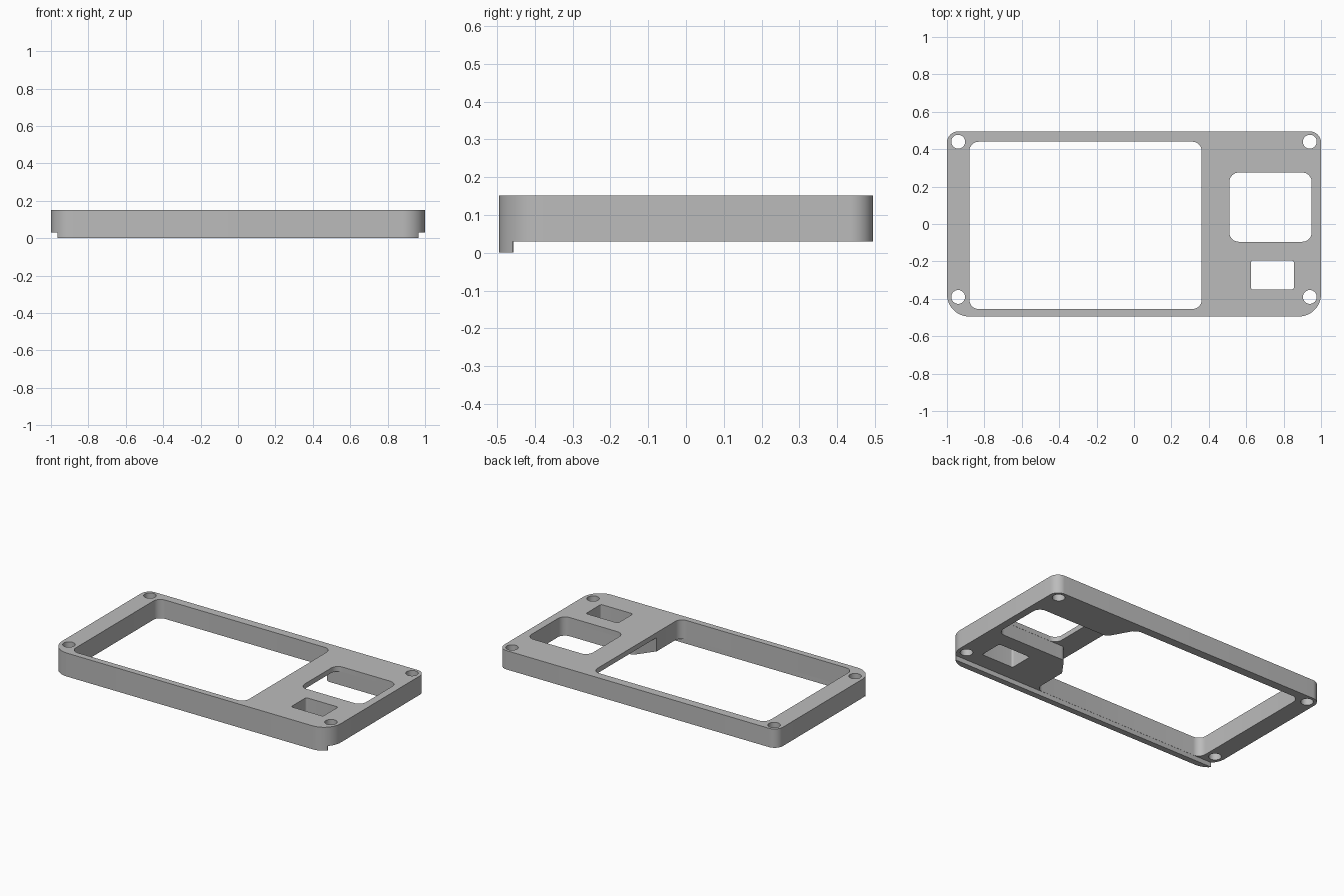
import bpy, bmesh, math
from mathutils import Vector

cube = bpy.data.objects.get("Cube")
if cube:
    bpy.data.objects.remove(cube, do_unlink=True)

grey = bpy.data.materials.new("plain grey")
grey.use_nodes = True
colour = (0.5, 0.5, 0.5, 1)
grey.diffuse_color = colour
grey.node_tree.nodes["Principled BSDF"].inputs["Base Color"].default_value = colour

BOTTOM, TOP, SKIN = 0.03, 0.152, 0.12


def rounded(corners, steps=8):
    """Outline from (x, y, radius) corners, each replaced by an arc."""
    pts = []
    for i, (x, y, r) in enumerate(corners):
        p = Vector((x, y))
        if r == 0:
            pts.append(p)
            continue
        a = (Vector(corners[i - 1][:2]) - p).normalized()
        b = (Vector(corners[(i + 1) % len(corners)][:2]) - p).normalized()
        half = a.angle(b) / 2
        centre = p + (a + b).normalized() * (r / math.sin(half))
        start = p + a * (r / math.tan(half)) - centre
        end = p + b * (r / math.tan(half)) - centre
        sweep = math.atan2(start.x * end.y - start.y * end.x, start.dot(end))
        for k in range(steps + 1):
            t = sweep * k / steps
            c, s = math.cos(t), math.sin(t)
            pts.append(centre + Vector((start.x * c - start.y * s, start.x * s + start.y * c)))
    return pts


def box(x0, x1, y0, y1, r):
    return rounded([(x0, y0, r), (x1, y0, r), (x1, y1, r), (x0, y1, r)])


def prism(name, pts, z0, z1):
    """Extrude a flat outline between two heights."""
    bm = bmesh.new()
    face = bm.faces.new([bm.verts.new((p.x, p.y, z0)) for p in pts])
    new = bmesh.ops.extrude_face_region(bm, geom=[face])["geom"]
    bmesh.ops.translate(bm, vec=(0, 0, z1 - z0),
                        verts=[v for v in new if isinstance(v, bmesh.types.BMVert)])
    bmesh.ops.recalc_face_normals(bm, faces=bm.faces)
    mesh = bpy.data.meshes.new(name)
    bm.to_mesh(mesh)
    bm.free()
    mesh.materials.append(grey)
    obj = bpy.data.objects.new(name, mesh)
    bpy.context.collection.objects.link(obj)
    return obj


def boolean(target, tool, operation="DIFFERENCE"):
    """Apply a boolean and discard the tool."""
    mod = target.modifiers.new("cut", "BOOLEAN")
    mod.operation, mod.object, mod.solver = operation, tool, "EXACT"
    bpy.context.view_layer.objects.active = target
    bpy.ops.object.modifier_apply(modifier=mod.name)
    bpy.data.objects.remove(tool, do_unlink=True)


# Plate with wide front corners and tight back corners
outline = rounded([(-1, -0.495, 0.12), (1, -0.495, 0.12), (1, 0.495, 0.06), (-1, 0.495, 0.06)], 12)
plate = prism("cover_plate", outline, BOTTOM, TOP)

# Pocket under the panel, opening into the large window
pocket = rounded([(0.951, -0.096, 0.05), (0.951, 0.276, 0.05), (0.44, 0.276, 0.05),
                  (0.36, 0.42, 0), (0.3, 0.42, 0), (0.3, -0.22, 0),
                  (0.36, -0.22, 0), (0.45, -0.096, 0.04)])
boolean(plate, prism("pocket_cutter", pocket, -0.1, SKIN))

# Large, medium and small windows
for window in ((-0.88, 0.362, -0.455, 0.44, 0.05),
               (0.51, 0.95, -0.095, 0.275, 0.05),
               (0.625, 0.855, -0.35, -0.195, 0.012)):
    boolean(plate, prism("window_cutter", box(*window), -0.1, 0.3))

# Screw holes
for x in (-0.94, 0.94):
    for y in (-0.39, 0.44):
        hole = [Vector((x + 0.037 * math.cos(k * math.tau / 32), y + 0.037 * math.sin(k * math.tau / 32)))
                for k in range(32)]
        boolean(plate, prism("hole_cutter", hole, -0.1, 0.3))

# Front lip, trimmed to the plate outline and hanging below it
lip = prism("front_lip", outline, 0, BOTTOM)
boolean(lip, prism("lip_trim", box(-0.965, 0.965, -0.6, -0.456, 0.002), -0.1, 0.2), "INTERSECT")

bpy.ops.object.select_all(action="DESELECT")
for obj in (plate, lip):
    obj.select_set(True)
bpy.context.view_layer.objects.active = plate
bpy.ops.object.shade_smooth_by_angle(angle=math.radians(30))
